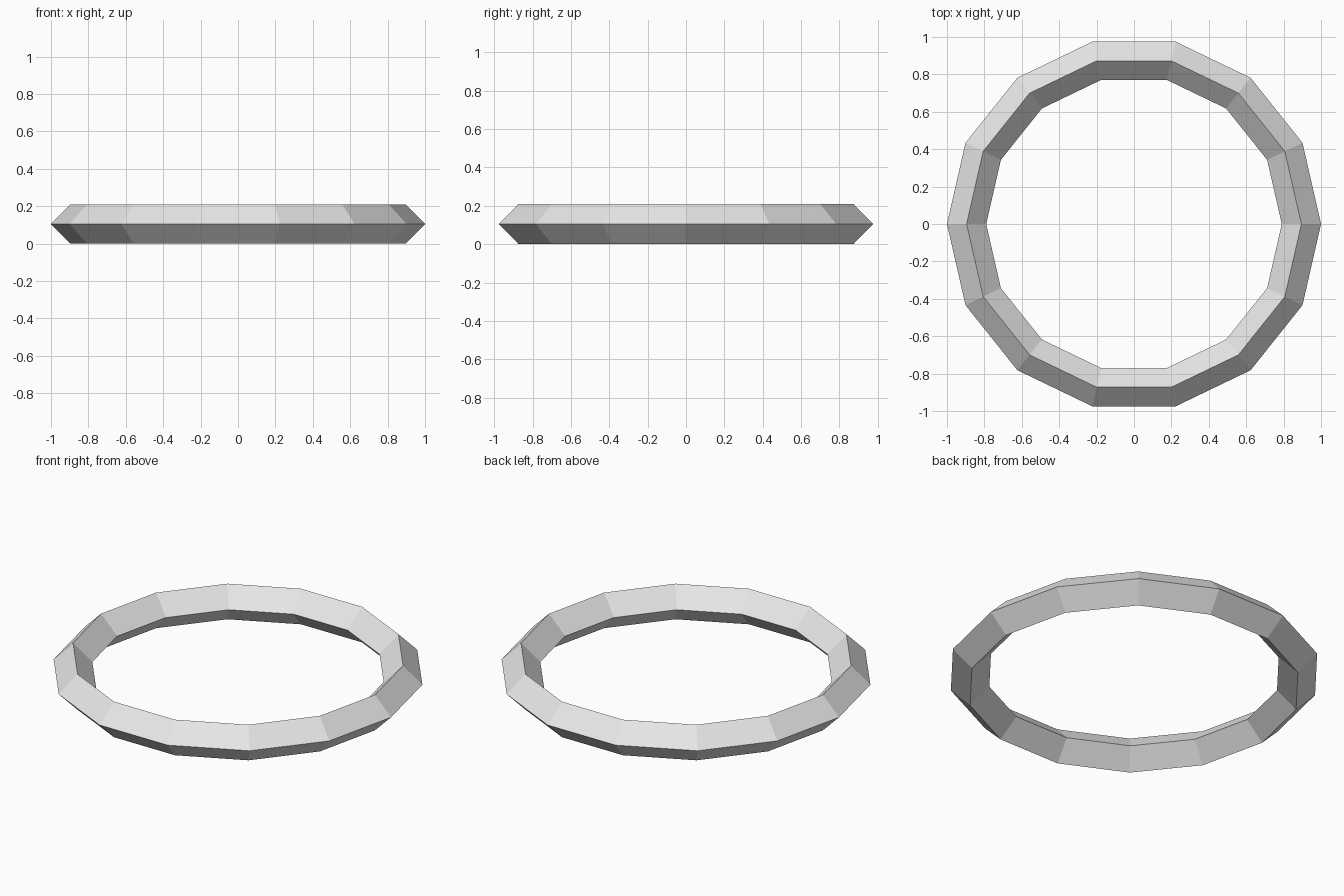
import bpy

# Remove the default cube
cube = bpy.data.objects.get("Cube")
if cube:
    bpy.data.objects.remove(cube, do_unlink=True)

MAJOR, MINOR = 0.895, 0.105

# Plain light grey material
grey = bpy.data.materials.new("light grey")
grey.use_nodes = True
colour = (0.8, 0.8, 0.8, 1)
grey.diffuse_color = colour
grey.node_tree.nodes["Principled BSDF"].inputs["Base Color"].default_value = colour

# Fourteen-sided ring with a diamond cross-section, resting on the floor
bpy.ops.mesh.primitive_torus_add(
    major_segments=14, minor_segments=4,
    major_radius=MAJOR, minor_radius=MINOR, location=(0, 0, MINOR))
ring = bpy.context.object
ring.name = "ring"
ring.data.materials.append(grey)
bpy.ops.object.shade_flat()
